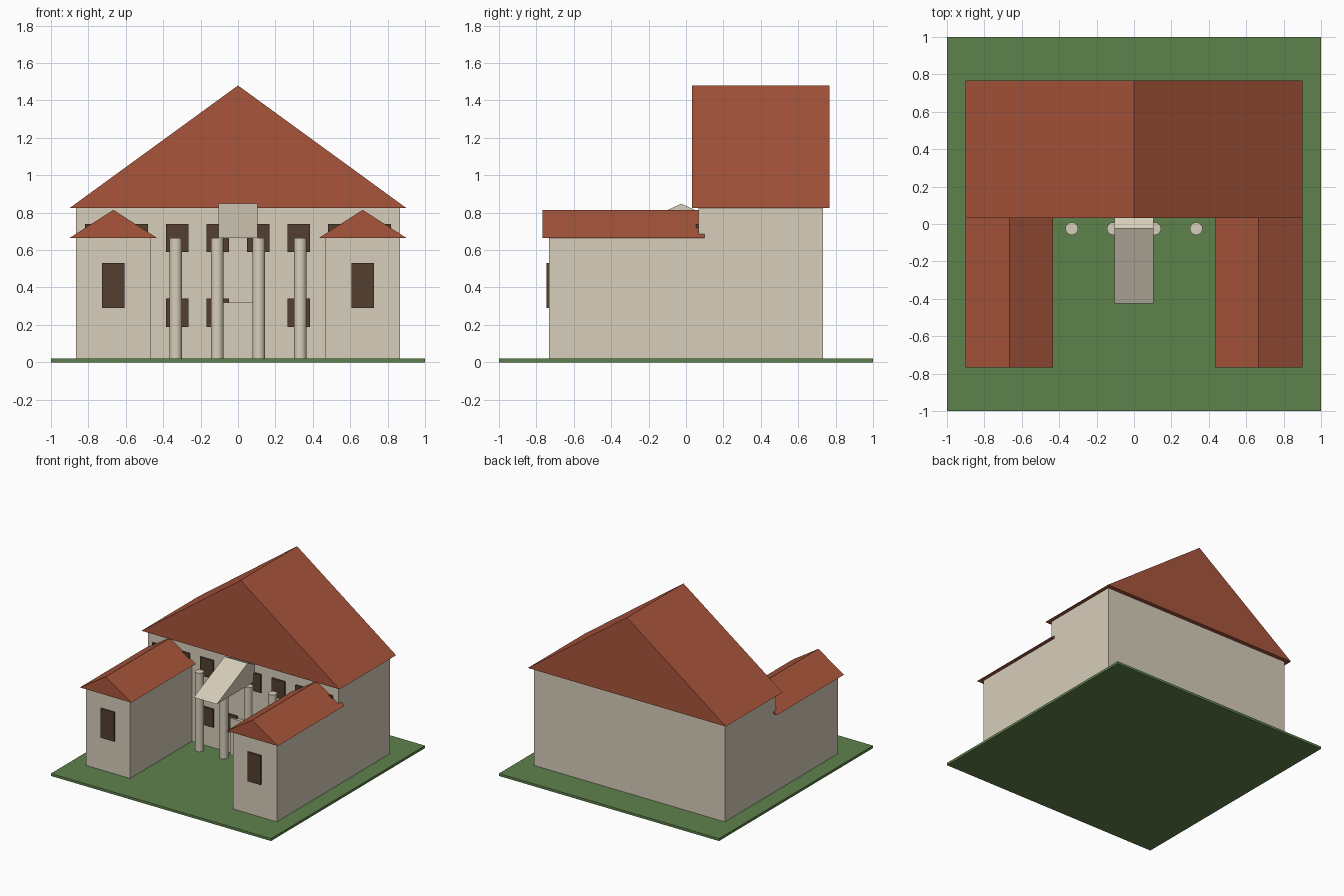
import bpy

if "Cube" in bpy.data.objects:
    bpy.data.objects.remove(bpy.data.objects["Cube"])


def material(name, rgb):
    linear = [((c / 255 + 0.055) / 1.055) ** 2.4 for c in rgb]
    m = bpy.data.materials.new(name)
    m.use_nodes = True
    m.diffuse_color = (*linear, 1)
    m.node_tree.nodes["Principled BSDF"].inputs["Base Color"].default_value = (*linear, 1)
    return m


CREAM = material("cream plaster", (215, 206, 186))
ROOF = material("terracotta roof", (168, 85, 59))
GRASS = material("lawn green", (95, 129, 76))
GLASS = material("dark brown window", (84, 62, 48))


def mesh_object(name, verts, faces, mat):
    mesh = bpy.data.meshes.new(name)
    mesh.from_pydata(verts, [], faces)
    mesh.materials.append(mat)
    obj = bpy.data.objects.new(name, mesh)
    bpy.context.collection.objects.link(obj)
    return obj


def box(name, x, y, z, mat):
    """Box from (min, max) ranges."""
    verts = [(a, b, c) for a in x for b in y for c in z]
    faces = [(0, 1, 3, 2), (4, 6, 7, 5), (0, 4, 5, 1),
             (2, 3, 7, 6), (0, 2, 6, 4), (1, 5, 7, 3)]
    return mesh_object(name, verts, faces, mat)


def gable(name, span, length, z, mat, ridge_along_x=False):
    """Solid triangular roof; span runs across the ridge."""
    profile = [(span[0], z[0]), (span[1], z[0]), (sum(span) / 2, z[1])]
    if ridge_along_x:
        verts = [(l, s, h) for l in length for s, h in profile]
        faces = [(2, 1, 0), (3, 4, 5), (0, 1, 4, 3), (1, 2, 5, 4), (2, 0, 3, 5)]
    else:
        verts = [(s, l, h) for l in length for s, h in profile]
        faces = [(0, 1, 2), (5, 4, 3), (3, 4, 1, 0), (4, 5, 2, 1), (5, 3, 0, 2)]
    return mesh_object(name, verts, faces, mat)


FLOOR = 0.02
FRONT = 0.067   # front wall plane of the main block

# Lawn
box("lawn", (-1, 1), (-1, 1), (0, FLOOR), GRASS)

# Main block and its tall roof
box("main_walls", (-0.867, 0.867), (FRONT, 0.733), (FLOOR, 0.825), CREAM)
gable("main_roof", (-0.9, 0.9), (0.033, 0.767), (0.825, 1.48), ROOF)

# Side wings, each with a roof and one front window
for side, label in ((-1, "right"), (1, "left")):
    def across(a, b):
        return tuple(sorted((side * a, side * b)))
    box(label + "_wing_walls", across(0.467, 0.867), (-0.733, FRONT), (FLOOR, 0.667), CREAM)
    gable(label + "_wing_roof", across(0.433, 0.9), (-0.767, 0.1), (0.665, 0.815), ROOF)
    box(label + "_wing_window", across(0.607, 0.727), (-0.746, -0.733), (0.29, 0.53), GLASS)

# Two rows of windows along the main front; the lower row skips one by the door
for row, sill in (("lower", 0.19), ("upper", 0.59)):
    for i in range(8):
        if row == "lower" and i == 4:
            continue
        x = (i - 3.5) * 0.2167
        box(f"{row}_window_{i + 1}", (x - 0.06, x + 0.06), (FRONT - 0.013, FRONT),
            (sill, sill + 0.15), GLASS)

# Door and porch roof
box("door", (-0.1, 0.1), (FRONT - 0.027, FRONT), (FLOOR, 0.32), CREAM)
gable("porch_roof", (-0.425, 0.375), (-0.105, 0.105), (0.665, 0.848), CREAM, ridge_along_x=True)

# Columns
for i, x in enumerate((-0.333, -0.111, 0.111, 0.333)):
    bpy.ops.mesh.primitive_cylinder_add(vertices=16, radius=0.034, depth=0.645,
                                        location=(x, -0.025, FLOOR + 0.3225))
    column = bpy.context.object
    column.name = f"column_{i + 1}"
    column.data.materials.append(CREAM)
    bpy.ops.object.shade_smooth_by_angle()
